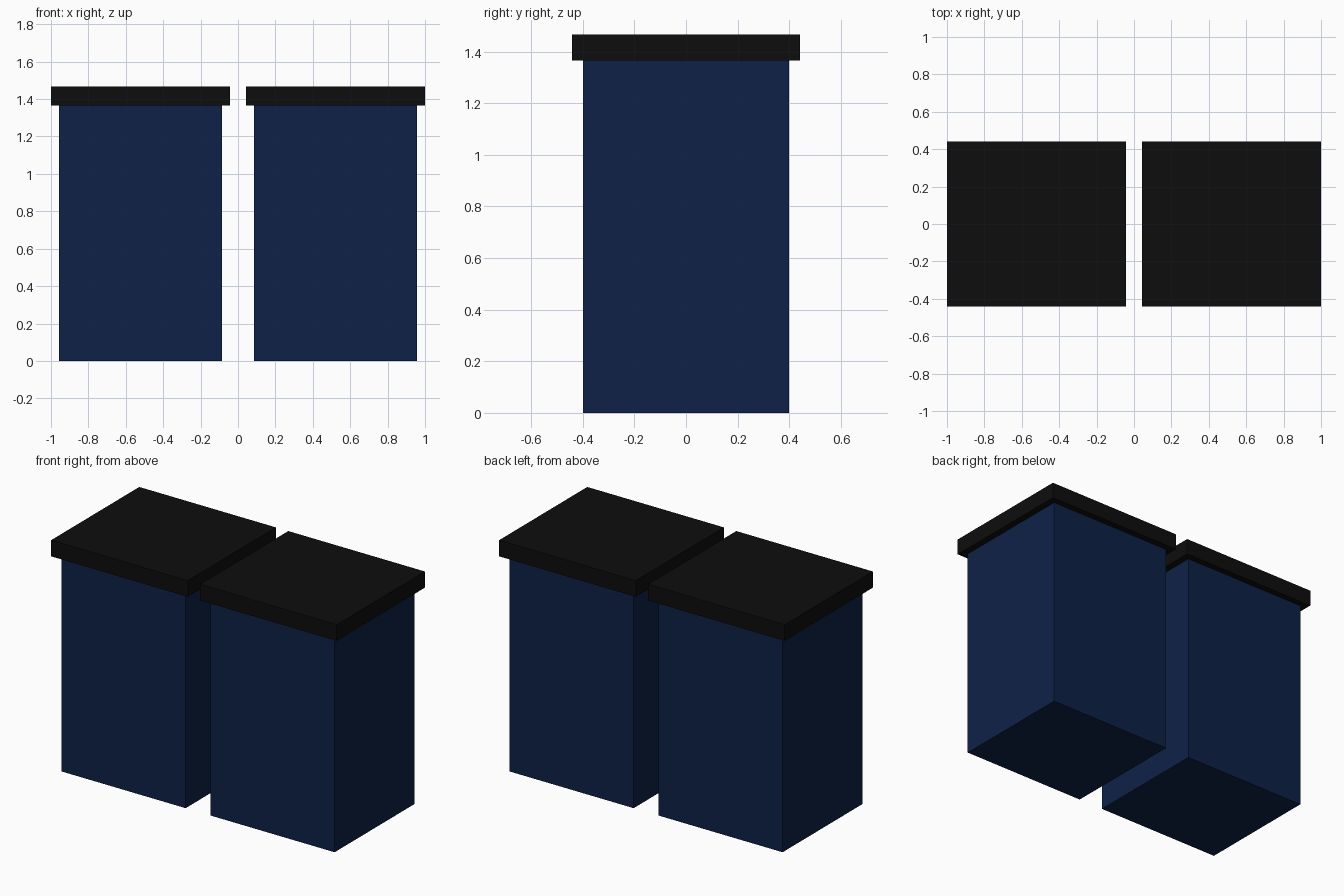
import bpy

if "Cube" in bpy.data.objects:
    bpy.data.objects.remove(bpy.data.objects["Cube"])


def material(name, color):
    m = bpy.data.materials.new(name)
    m.diffuse_color = (*color, 1.0)
    m.use_nodes = True
    m.node_tree.nodes["Principled BSDF"].inputs["Base Color"].default_value = m.diffuse_color
    return m


def box(name, x, z0, z1, width, depth, mat):
    bpy.ops.mesh.primitive_cube_add(size=1, location=(x, 0, (z0 + z1) / 2))
    ob = bpy.context.object
    ob.name = name
    ob.scale = (width, depth, z1 - z0)
    bpy.ops.object.transform_apply(location=False, rotation=False, scale=True)
    ob.data.materials.append(mat)
    return ob


navy = material("navy blue", (0.004, 0.0152, 0.0615))
black = material("black", (0.004, 0.004, 0.004))

BODY_TOP, LID_TOP = 1.365, 1.467

# Two matching cabinets, each with an overhanging lid slab
for side, x in (("left", -0.5215), ("right", 0.5215)):
    box(f"{side}_body", x, 0, BODY_TOP, 0.87, 0.80, navy)
    box(f"{side}_lid", x, BODY_TOP, LID_TOP, 0.957, 0.882, black)
